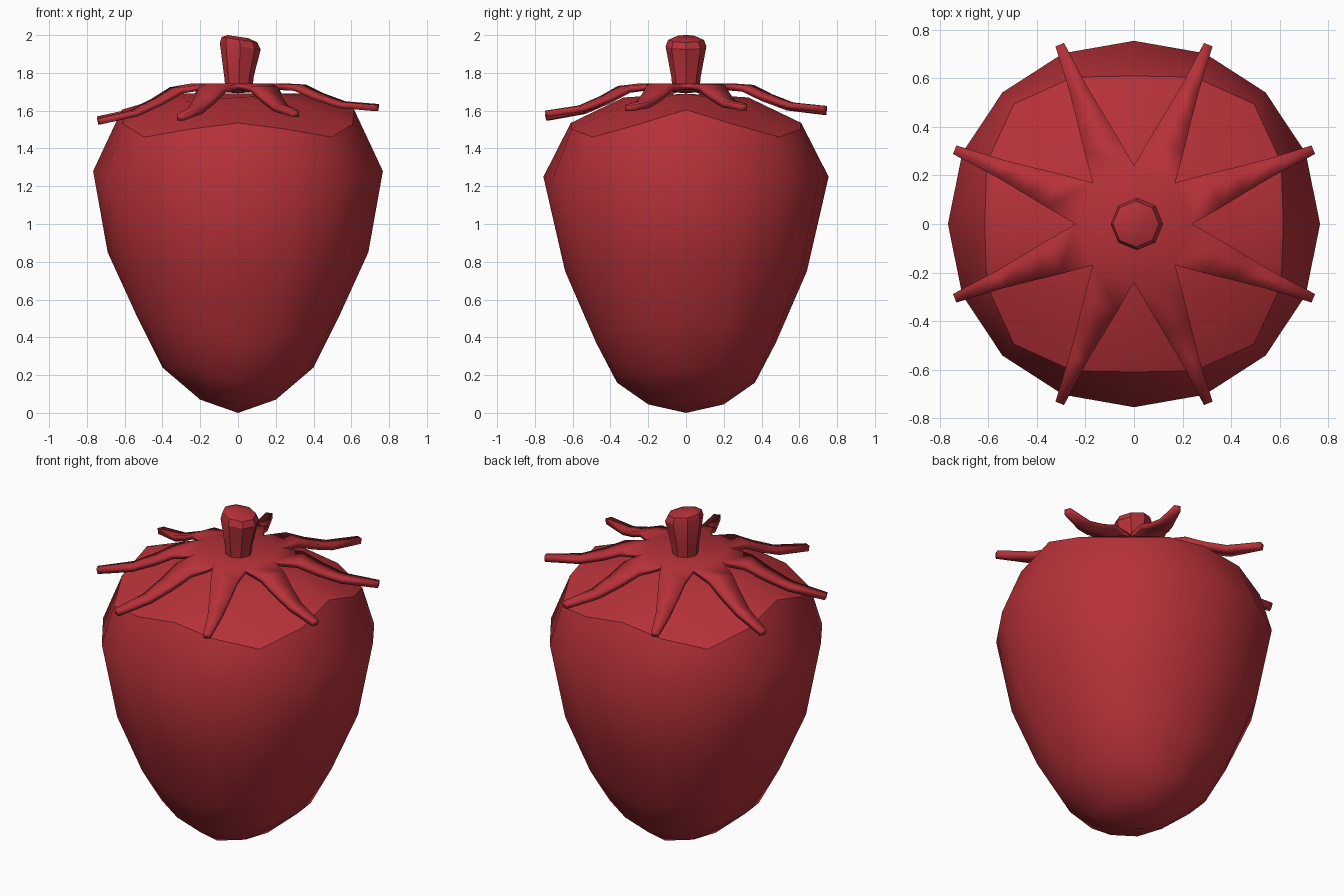
import bpy, bmesh
from math import sin, cos, pi, atan2, radians

if "Cube" in bpy.data.objects:
    bpy.data.objects.remove(bpy.data.objects["Cube"], do_unlink=True)

red = bpy.data.materials.new("berry red")
red.use_nodes = True
colour = (0.47, 0.031, 0.041, 1)
red.diffuse_color = colour
red.node_tree.nodes["Principled BSDF"].inputs["Base Color"].default_value = colour


def add_object(name, bm):
    """Turn a bmesh into a linked object with the berry material."""
    bmesh.ops.recalc_face_normals(bm, faces=bm.faces)
    mesh = bpy.data.meshes.new(name)
    bm.to_mesh(mesh)
    bm.free()
    mesh.materials.append(red)
    obj = bpy.data.objects.new(name, mesh)
    bpy.context.collection.objects.link(obj)
    return obj


def smooth_by_angle(obj, degrees):
    bpy.ops.object.select_all(action='DESELECT')
    obj.select_set(True)
    bpy.context.view_layer.objects.active = obj
    bpy.ops.object.shade_smooth_by_angle(angle=radians(degrees))


# Fruit: a subdivided cube rounded into a berry.
# Each level holds (radius, height) at the sides, at front/back, at the diagonals.
levels = {
    1.0: ((0.615, 1.605), (0.61, 1.535), (0.70, 1.46)),
    0.5: ((0.767, 1.28), (0.755, 1.25), (0.767, 1.23)),
    0.0: ((0.69, 0.85), (0.64, 0.75), (0.68, 0.78)),
    -0.5: ((0.53, 0.50), (0.475, 0.37), (0.54, 0.44)),
    -1.0: ((0.40, 0.24), (0.365, 0.16), (0.43, 0.25)),
}
top_inner = ((0.33, 1.69), (0.33, 1.67), (0.39, 1.65))
base_inner = ((0.20, 0.07), (0.20, 0.045), (0.23, 0.08))


def berry_point(a, b, c):
    m = max(abs(a), abs(b))
    if m < 0.1:
        return (0, 0, 1.69 if c > 0 else 0)
    # Spread the square rings evenly around the circle
    if abs(a) >= abs(b):
        angle = pi / 4 * b / a + (pi if a < 0 else 0)
    else:
        angle = pi / 2 - pi / 4 * a / b + (pi if b < 0 else 0)
    if m > 0.9:
        ring = levels[round(c * 2) / 2]
    else:
        ring = top_inner if c > 0 else base_inner
    diagonal = sin(2 * angle) ** 2
    side = cos(angle) ** 2
    r, z = ((s * side + f * (1 - side)) * (1 - diagonal) + d * diagonal
            for s, f, d in zip(*ring))
    return (r * cos(angle), r * sin(angle), z)


bm = bmesh.new()
bmesh.ops.create_cube(bm, size=2)
bmesh.ops.subdivide_edges(bm, edges=bm.edges[:], cuts=3, use_grid_fill=True)
for edge in bm.edges:
    rim = all(v.co.z > 0.9 and max(abs(v.co.x), abs(v.co.y)) > 0.9 for v in edge.verts)
    edge.smooth = not rim
for v in bm.verts:
    v.co = berry_point(*v.co)
for face in bm.faces:
    face.smooth = True
add_object("fruit_body", bm)

# Leaf crown: octagonal centre with eight drooping, tapering leaves
bm = bmesh.new()
centre = bm.verts.new((0, 0, 1.725))
notches = [bm.verts.new((0.24 * cos(k * pi / 4), 0.24 * sin(k * pi / 4), 1.745))
           for k in range(8)]
leaf_rows = ((0.36, 0.074, 1.735), (0.47, 0.057, 1.685),
             (0.60, 0.038, 1.64), (0.80, 0.019, 1.62))
tip_lift = (0.015, 0.005, -0.01, -0.05, -0.06, -0.04, -0.02, 0.01)
for k in range(8):
    right, left = notches[k], notches[(k + 1) % 8]
    bm.faces.new((centre, right, left))
    angle = (k + 0.5) * pi / 4
    c, s = cos(angle), sin(angle)
    for r, w, z in leaf_rows:
        z += tip_lift[k] * (r - 0.24) / 0.56
        new_right = bm.verts.new((r * c + w * s, r * s - w * c, z))
        new_left = bm.verts.new((r * c - w * s, r * s + w * c, z))
        bm.faces.new((right, new_right, new_left, left))
        right, left = new_right, new_left
crown = add_object("leaf_crown", bm)
if crown.data.polygons[0].normal.z < 0:
    crown.data.flip_normals()
solid = crown.modifiers.new("thickness", 'SOLIDIFY')
solid.thickness = 0.033
solid.offset = -1
smooth_by_angle(crown, 35)

# Stem: flared eight-sided stalk with a bevelled, slightly tilted cap
bm = bmesh.new()
previous = None
for r, z, shift in ((0.07, 1.70, 0.005), (0.078, 1.78, 0.005),
                    (0.108, 1.94, 0.012), (0.095, 1.975, 0.008), (0.055, 1.992, 0)):
    ring = []
    for k in range(8):
        a = k * pi / 4
        tilt = -0.012 * cos(a) if z > 1.9 else 0
        ring.append(bm.verts.new((r * cos(a) + shift, r * sin(a), z + tilt * r / 0.08)))
    if previous:
        for k in range(8):
            n = (k + 1) % 8
            bm.faces.new((previous[k], previous[n], ring[n], ring[k]))
    else:
        bm.faces.new(ring[::-1])
    previous = ring
bm.faces.new(previous)
stem = add_object("stem", bm)
smooth_by_angle(stem, 30)
